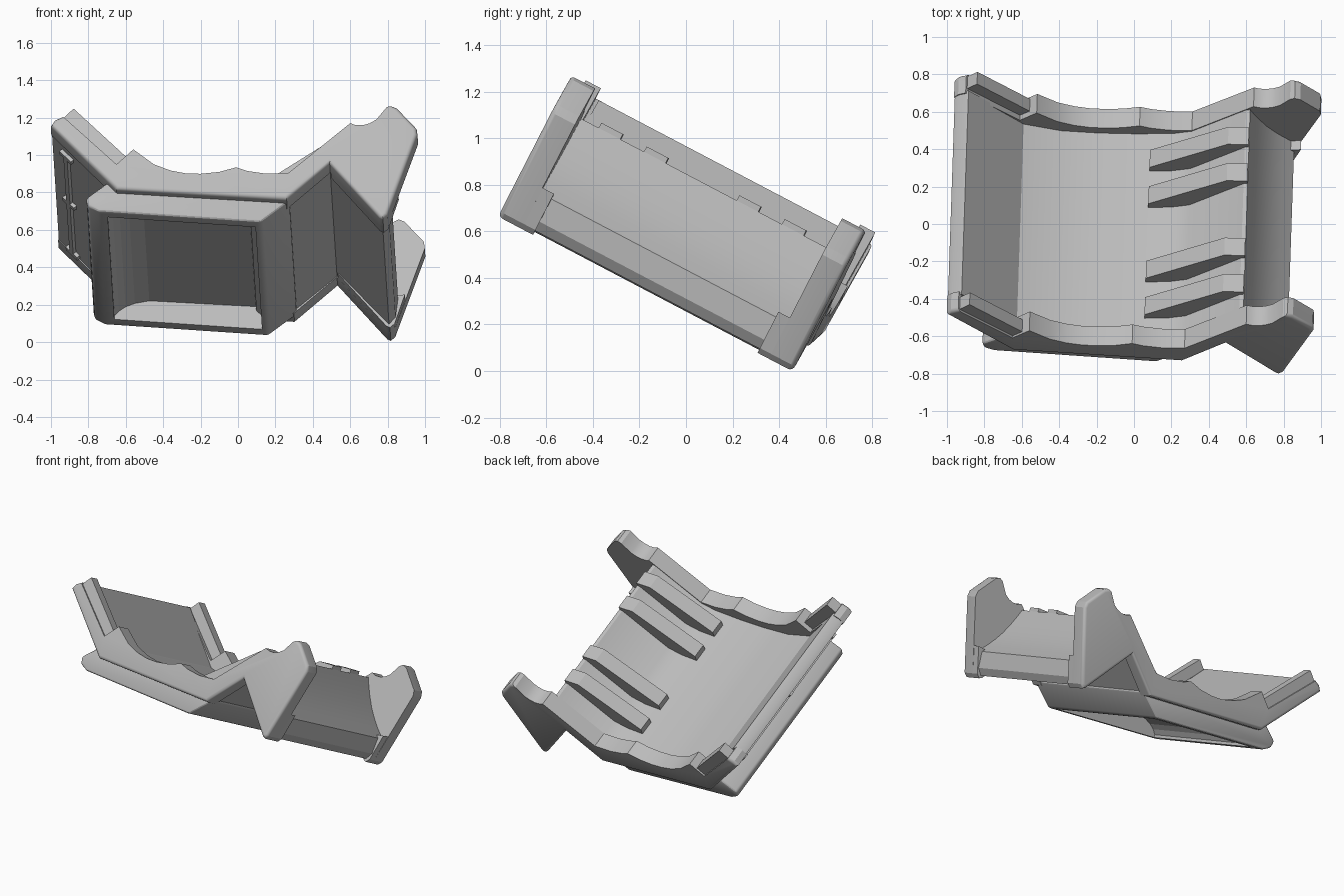
import bpy, bmesh, math
from mathutils import Vector, Matrix

if "Cube" in bpy.data.objects:
    bpy.data.objects.remove(bpy.data.objects["Cube"])

# Tilted frame of the bracket: across, along, up
ALONG = Vector((0.03, 0.885, -0.465)).normalized()
ACROSS = (Vector((1, 0, 0)) - ALONG * ALONG.x).normalized()
UP = ACROSS.cross(ALONG)
FRAME = Matrix((ACROSS, ALONG, UP)).transposed()

grey = bpy.data.materials.new("plain_grey")
grey.diffuse_color = (0.5, 0.5, 0.5, 1)
grey.use_nodes = True
grey.node_tree.nodes["Principled BSDF"].inputs["Base Color"].default_value = grey.diffuse_color
MID = -0.285          # middle of the bracket along its length


def prism(name, profile, b0, b1, round_edges=None, radius=0.05, round_all=0.0):
    """Extrude an (across, up) profile from b0 to b1; optionally round edges of the b0 end."""
    bm = bmesh.new()
    ring0 = [bm.verts.new((a, b0, c)) for a, c in profile]
    ring1 = [bm.verts.new((a, b1, c)) for a, c in profile]
    n = len(profile)
    bm.faces.new(ring0)
    bm.faces.new(ring1[::-1])
    for i in range(n):
        j = (i + 1) % n
        bm.faces.new((ring0[j], ring0[i], ring1[i], ring1[j]))
    bmesh.ops.recalc_face_normals(bm, faces=bm.faces)
    if round_edges:
        edges = [bm.edges.get((ring0[i % n], ring0[(i + 1) % n])) for i in round_edges]
        bmesh.ops.bevel(bm, geom=edges, offset=radius, segments=4, profile=0.5,
                        affect='EDGES', clamp_overlap=True)
    if round_all:
        edges = [e for e in bm.edges if e.calc_face_angle(0) > 0.5]
        bmesh.ops.bevel(bm, geom=edges, offset=round_all, segments=3, profile=0.5,
                        affect='EDGES', clamp_overlap=True)
    bmesh.ops.transform(bm, matrix=FRAME.to_4x4(), verts=bm.verts)
    bmesh.ops.recalc_face_normals(bm, faces=bm.faces)
    mesh = bpy.data.meshes.new(name)
    bm.to_mesh(mesh)
    bm.free()
    mesh.materials.append(grey)
    obj = bpy.data.objects.new(name, mesh)
    bpy.context.collection.objects.link(obj)
    return obj


def both_ends(name, profile, b0, b1, **kw):
    """Same part at the front and mirrored at the back."""
    prism("front_" + name, profile, b0, b1, **kw)
    prism("back_" + name, profile, 2 * MID - b0, 2 * MID - b1, **kw)


# Curved body sheet: wing, floor, ridge and concave outer wall
prism("body_sheet", [
    (-0.968, 0.803), (-0.62, 0.42), (0.29, 0.35), (0.52, 0.555), (0.80, 0.232),
    (0.835, 0.275), (0.848, 0.385), (0.79, 0.445), (0.745, 0.50), (0.70, 0.565),
    (0.66, 0.64), (0.632, 0.70), (0.612, 0.75), (0.59, 0.745), (0.30, 0.484),
    (0.20, 0.452), (0.0, 0.437), (-0.2, 0.435), (-0.4, 0.45), (-0.6, 0.515),
    (-0.895, 0.855), (-0.945, 0.83)],
    -0.9, 0.33)

# End plates with scalloped tops and pointed ears
plate = [
    (-0.91, 0.856), (-0.95, 0.835), (-0.972, 0.80),
    (-0.62, 0.41), (0.29, 0.335), (0.52, 0.55), (0.785, 0.222), (0.805, 0.212),
    (0.83, 0.235), (0.99, 0.715), (0.985, 0.755), (0.88, 0.88), (0.85, 0.893), (0.825, 0.88),
    (0.77, 0.807), (0.735, 0.785), (0.70, 0.774), (0.66, 0.775), (0.63, 0.787),
    (0.30, 0.492), (0.18, 0.489), (0.08, 0.507), (0.02, 0.53), (-0.07, 0.504),
    (-0.17, 0.494), (-0.25, 0.498), (-0.33, 0.516), (-0.42, 0.555), (-0.53, 0.647),
    (-0.62, 0.558)]
both_ends("plate", plate, -1.0, -0.885, round_edges=range(0, 12), radius=0.045)
both_ends("ear_lip", [(0.525, 0.545), (0.785, 0.222), (0.805, 0.212), (0.83, 0.235),
                      (0.885, 0.41), (0.80, 0.40), (0.70, 0.42)], -0.9, -0.83)

# Rails on the wing
both_ends("wing_rail", [(-0.92, 0.83), (-0.85, 0.905), (-0.565, 0.605), (-0.62, 0.54)],
          -0.988, -0.915)

# Hollow frame under the floor, with a thin lip reaching out below the wing
frame = prism("under_frame", [
    (-0.67, 0.478), (-0.785, 0.385), (-0.775, 0.335), (-0.72, 0.305), (0.15, 0.225),
    (0.31, 0.355), (0.29, 0.38), (-0.58, 0.45)], -0.95, 0.365, round_all=0.025)
cutter = prism("frame_cutter", [
    (-0.67, 0.2), (-0.67, 0.32), (-0.645, 0.35), (-0.61, 0.375), (-0.56, 0.395),
    (-0.48, 0.41), (-0.46, 0.50), (0.07, 0.50), (0.09, 0.34), (0.12, 0.31), (0.12, 0.15)],
    -0.885, 0.29)
cutter.hide_render = True
cutter.hide_set(True)
cut = frame.modifiers.new("recess", 'BOOLEAN')
cut.operation, cut.solver, cut.object = 'DIFFERENCE', 'EXACT', cutter

# Sloped ribs climbing to the ridge
for i, b in enumerate((0.09, -0.13, -0.58, -0.80)):
    prism(f"rib_{i + 1}", [(0.08, 0.42), (0.08, 0.485), (0.50, 0.775), (0.61, 0.775),
                           (0.61, 0.70), (0.30, 0.43)], b, b + 0.105)

# Thin latch strip with tabs on the outside of the wing
t, out = Vector((-0.67, 0.742)), Vector((-0.742, -0.67))


def wing_strip(name, half, b0, b1):
    p = Vector((-0.885, 0.712))
    prism(name, [tuple(p + t * s * half + out * h)
                 for s, h in ((-1, -0.01), (1, -0.01), (1, 0.02), (-1, 0.02))], b0, b1)


wing_strip("latch_strip", 0.015, -0.82, 0.28)
for i, b in enumerate((-0.83, -0.30, 0.27)):
    wing_strip(f"latch_tab_{i + 1}", 0.045, b, b + 0.035)

# Smooth rounded surfaces, keep sharp edges
bpy.ops.object.select_all(action='DESELECT')
for obj in bpy.context.collection.objects:
    if obj.name != cutter.name:
        obj.select_set(True)
        bpy.context.view_layer.objects.active = obj
bpy.ops.object.shade_smooth_by_angle(angle=math.radians(25))
